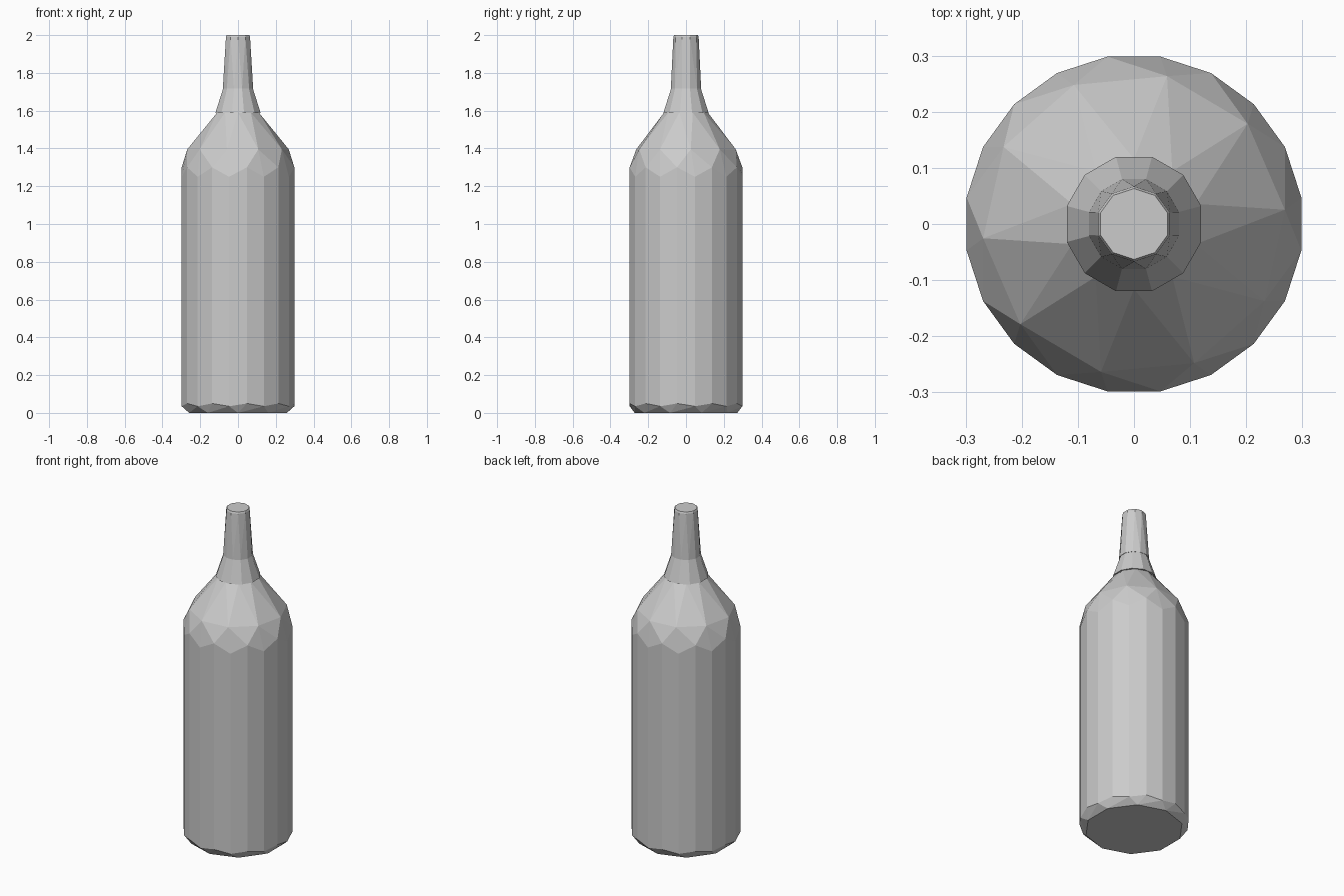
import bpy, bmesh, math

cube = bpy.data.objects.get("Cube")
if cube:
    bpy.data.objects.remove(cube, do_unlink=True)

# One plain grey for the whole bottle
grey = bpy.data.materials.new("plain_grey")
grey.use_nodes = True
colour = (0.6, 0.6, 0.6, 1)
grey.diffuse_color = colour
grey.node_tree.nodes["Principled BSDF"].inputs["Base Color"].default_value = colour


def faceted_part(name, rings):
    """Wrap a convex faceted skin round rings of (height, radius, sides, turn, wobble)."""
    bm = bmesh.new()
    for z, radius, sides, turn, wobble in rings:
        for i in range(sides):
            a = 2 * math.pi * (i + turn) / sides
            lift = wobble * (i % 2)
            bm.verts.new((radius * math.cos(a), radius * math.sin(a), z + lift))
    hull = bmesh.ops.convex_hull(bm, input=bm.verts[:])
    inside = [v for v in hull["geom_interior"] if isinstance(v, bmesh.types.BMVert)]
    bmesh.ops.delete(bm, geom=inside, context='VERTS')
    bmesh.ops.dissolve_limit(bm, angle_limit=0.01, verts=bm.verts[:], edges=bm.edges[:])
    bmesh.ops.recalc_face_normals(bm, faces=bm.faces[:])
    mesh = bpy.data.meshes.new(name)
    bm.to_mesh(mesh)
    bm.free()
    mesh.materials.append(grey)
    obj = bpy.data.objects.new(name, mesh)
    bpy.context.collection.objects.link(obj)
    return obj


# Body: chamfered base, straight wall, rounded then conical shoulder
faceted_part("bottle_body", [
    (0, 0.272, 10, 0.5, 0),
    (0.035, 0.302, 20, 0.5, 0.015),
    (1.25, 0.302, 20, 0.5, 0.05),
    (1.395, 0.27, 10, 0.15, 0),
    (1.59, 0.116, 10, 0.5, 0),
])

# Flared collar at the foot of the neck
faceted_part("neck_collar", [
    (1.588, 0.124, 12, 0.5, 0),
    (1.722, 0.08, 12, 0.5, 0),
])

# Slightly tapered neck with a closed top
faceted_part("bottle_neck", [
    (1.718, 0.083, 12, 0.5, 0),
    (1.99, 0.067, 10, 0.5, 0),
    (2.0, 0.063, 10, 0.5, 0),
])
